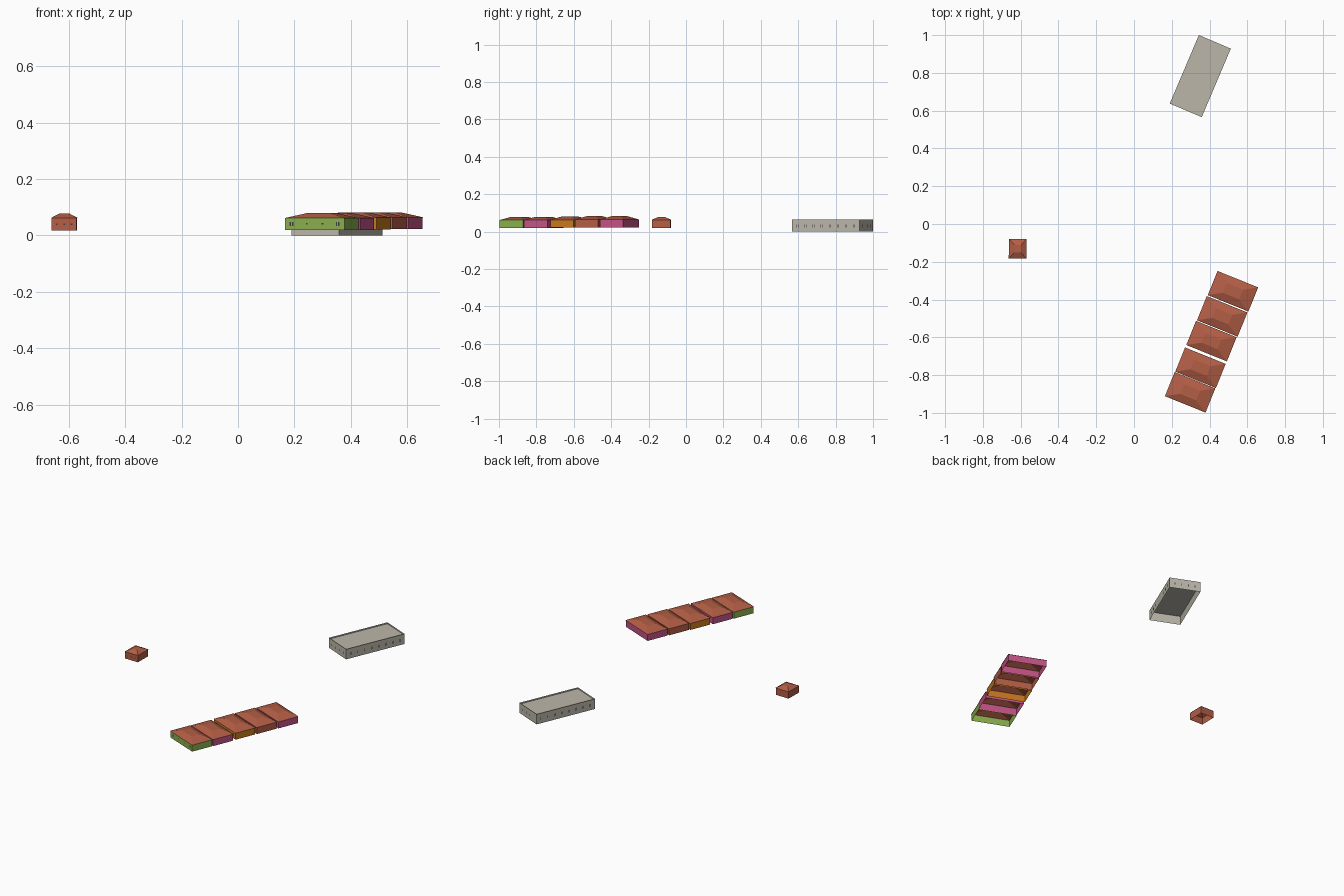
import bpy, bmesh, math

if "Cube" in bpy.data.objects:
    bpy.data.objects.remove(bpy.data.objects["Cube"])


def material(name, r, g, b):
    m = bpy.data.materials.new(name)
    m.diffuse_color = (*[c ** 2.2 for c in (r, g, b)], 1)
    m.use_nodes = True
    m.node_tree.nodes["Principled BSDF"].inputs["Base Color"].default_value = m.diffuse_color
    return m


BRICK = material("brick_red", 0.70, 0.37, 0.28)
GREEN = material("leaf_green", 0.54, 0.68, 0.31)
PINK = material("raspberry_pink", 0.76, 0.33, 0.52)
ORANGE = material("orange_ochre", 0.78, 0.47, 0.14)
GREY = material("warm_grey", 0.73, 0.71, 0.66)
GLASS = material("dark_glass", 0.25, 0.25, 0.26)


def make(name, bm, mat, loc, angle):
    mesh = bpy.data.meshes.new(name)
    bm.to_mesh(mesh)
    bm.free()
    mesh.materials.append(mat)
    ob = bpy.data.objects.new(name, mesh)
    ob.location = loc
    ob.rotation_euler.z = math.radians(angle)
    bpy.context.collection.objects.link(ob)
    return ob


def ring(bm, w, d, z):
    return [bm.verts.new((sx * w / 2, sy * d / 2, z))
            for sx, sy in ((-1, -1), (1, -1), (1, 1), (-1, 1))]


def bridge(bm, a, b):
    for i in range(4):
        j = (i + 1) % 4
        bm.faces.new((a[i], a[j], b[j], b[i]))


def walls(name, w, d, h, mat, loc, angle):
    """Open-bottomed wall shell."""
    bm = bmesh.new()
    bridge(bm, ring(bm, w, d, 0), ring(bm, w, d, h))
    make(name, bm, mat, loc, angle)


def windows(name, w, d, side, panes, loc, angle):
    """Thin panes (offset, height, width, tall) on one wall: front/back/left/right."""
    bm = bmesh.new()
    out, turn = {"front": (d / 2, 0), "right": (w / 2, 90),
                 "back": (d / 2, 180), "left": (w / 2, 270)}[side]
    c, s = math.cos(math.radians(turn)), math.sin(math.radians(turn))
    y = -out - 0.0006
    for u, z, pw, ph in panes:
        corners = ((u - pw / 2, z - ph / 2), (u + pw / 2, z - ph / 2),
                   (u + pw / 2, z + ph / 2), (u - pw / 2, z + ph / 2))
        bm.faces.new([bm.verts.new((c * x - s * y, s * x + c * y, zz))
                      for x, zz in corners])
    make(name, bm, GLASS, loc, angle)


def house(name, w, d, x, y, base, mat, angle, eave=0.042, rise=0.018):
    over = 0.004
    walls(name + "_walls", w - over, d - over, eave, mat, (x, y, base), angle)
    # hipped roof cut flat at the top
    bm = bmesh.new()
    low, top = ring(bm, w, d, eave), ring(bm, w * 0.4, d * 0.4, eave + rise)
    bridge(bm, low, top)
    bm.faces.new(top)
    make(name + "_roof", bm, BRICK, (x, y, base), angle)
    # outer window pairs and small middle panes on the front
    panes = [(f * w, 0.022, 0.005, 0.014) for f in (-0.40, -0.36, 0.36, 0.40)]
    panes += [(f * w, 0.022, 0.006, 0.006) for f in (-0.13, 0.13)]
    if w < 0.15:
        panes = [(f * w, 0.022, 0.006, 0.006) for f in (-0.28, 0, 0.28)]
    windows(name + "_windows", w - over, d - over, "front", panes, (x, y, base), angle)


# row of terraced houses
row = [(0.524, -0.356, 0.022, PINK), (0.467, -0.489, 0.022, BRICK),
       (0.410, -0.620, 0.021, ORANGE), (0.352, -0.761, 0.019, PINK),
       (0.297, -0.891, 0.019, GREEN)]
for i, (x, y, base, mat) in enumerate(row):
    house(f"row_house_{i + 1}", 0.232, 0.138, x, y, base, mat, -22)

# detached small house
house("small_house", 0.093, 0.104, -0.616, -0.131, 0.018, BRICK, -1, 0.044, 0.015)

# long flat-roofed block with parapet
W, D, LOC, ANG = 0.184, 0.394, (0.351, 0.783, 0), -23
walls("block_walls", W, D, 0.064, GREY, LOC, ANG)
bm = bmesh.new()
bm.faces.new(ring(bm, W, D, 0.055))
make("block_roof", bm, GREY, LOC, ANG)
long_row = [((i - 3.5) * 0.047 + k, 0.03, 0.003, 0.018)
            for i in range(8) for k in (-0.004, 0.004)]
short_row = [(u, 0.03, 0.005, 0.014) for u in (-0.06, -0.02, 0.02, 0.06)]
for side, panes in (("left", long_row), ("right", long_row),
                    ("front", short_row), ("back", short_row)):
    windows("block_windows_" + side, W, D, side, panes, LOC, ANG)
